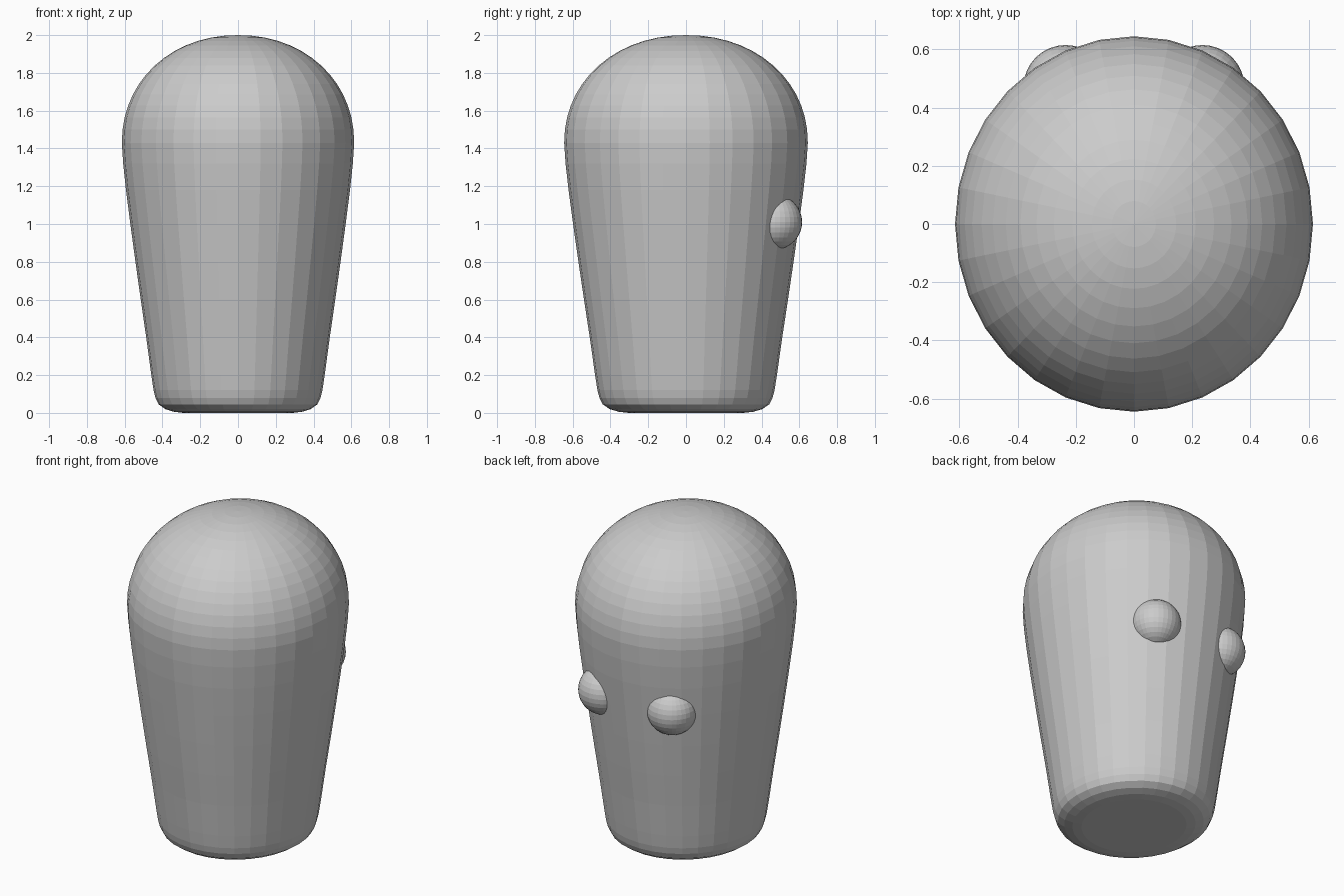
import bpy, bmesh, math

cube = bpy.data.objects.get("Cube")
if cube:
    bpy.data.objects.remove(cube, do_unlink=True)

SEGMENTS = 32
WIDTH, DEPTH = 0.615, 0.645      # half sizes at the widest ring
SHOULDER, TOP = 1.43, 2.0


def make_material(name, color):
    mat = bpy.data.materials.new(name)
    mat.use_nodes = True
    mat.diffuse_color = color
    mat.node_tree.nodes["Principled BSDF"].inputs["Base Color"].default_value = color
    return mat


def add_object(name, bm, mat):
    bmesh.ops.recalc_face_normals(bm, faces=bm.faces)
    mesh = bpy.data.meshes.new(name)
    bm.to_mesh(mesh)
    bm.free()
    mesh.materials.append(mat)
    obj = bpy.data.objects.new(name, mesh)
    bpy.context.collection.objects.link(obj)
    return obj


grey = make_material("plain grey", (0.6, 0.6, 0.6, 1))

# Body profile: rounded foot, tapered wall, then a domed head (radius, height)
profile = [(0.29, 0.0), (0.34, 0.006), (0.385, 0.02), (0.42, 0.045), (0.437, 0.08),
           (0.447, 0.12), (0.459, 0.2), (0.486, 0.4), (0.515, 0.6), (0.543, 0.8),
           (0.57, 1.0), (0.593, 1.18), (0.608, 1.32)]
STEPS = 14
for i in range(STEPS):
    a = math.pi / 2 * i / STEPS
    profile.append((WIDTH * math.cos(a) ** 0.96,
                    SHOULDER + (TOP - SHOULDER) * math.sin(a) ** 0.96))

# Body: oval rings bridged from foot to crown
bm = bmesh.new()
rings = []
for r, z in profile:
    rings.append([bm.verts.new((r * math.cos(t), r * DEPTH / WIDTH * math.sin(t), z))
                  for t in (2 * math.pi * k / SEGMENTS for k in range(SEGMENTS))])
for low, high in zip(rings, rings[1:]):
    for k in range(SEGMENTS):
        n = (k + 1) % SEGMENTS
        bm.faces.new((low[k], low[n], high[n], high[k]))
bm.faces.new(rings[0])
crown = bm.verts.new((0, 0, TOP))
for k in range(SEGMENTS):
    bm.faces.new((rings[-1][k], rings[-1][(k + 1) % SEGMENTS], crown))
add_object("body", bm, grey)

# Eyes: two balls sunk into the back wall
for side, name in ((1, "left_eye"), (-1, "right_eye")):
    bm = bmesh.new()
    bmesh.ops.create_uvsphere(bm, u_segments=32, v_segments=16, radius=0.145)
    eye = add_object(name, bm, grey)
    eye.location = (side * 0.235, 0.47, 1.01)
